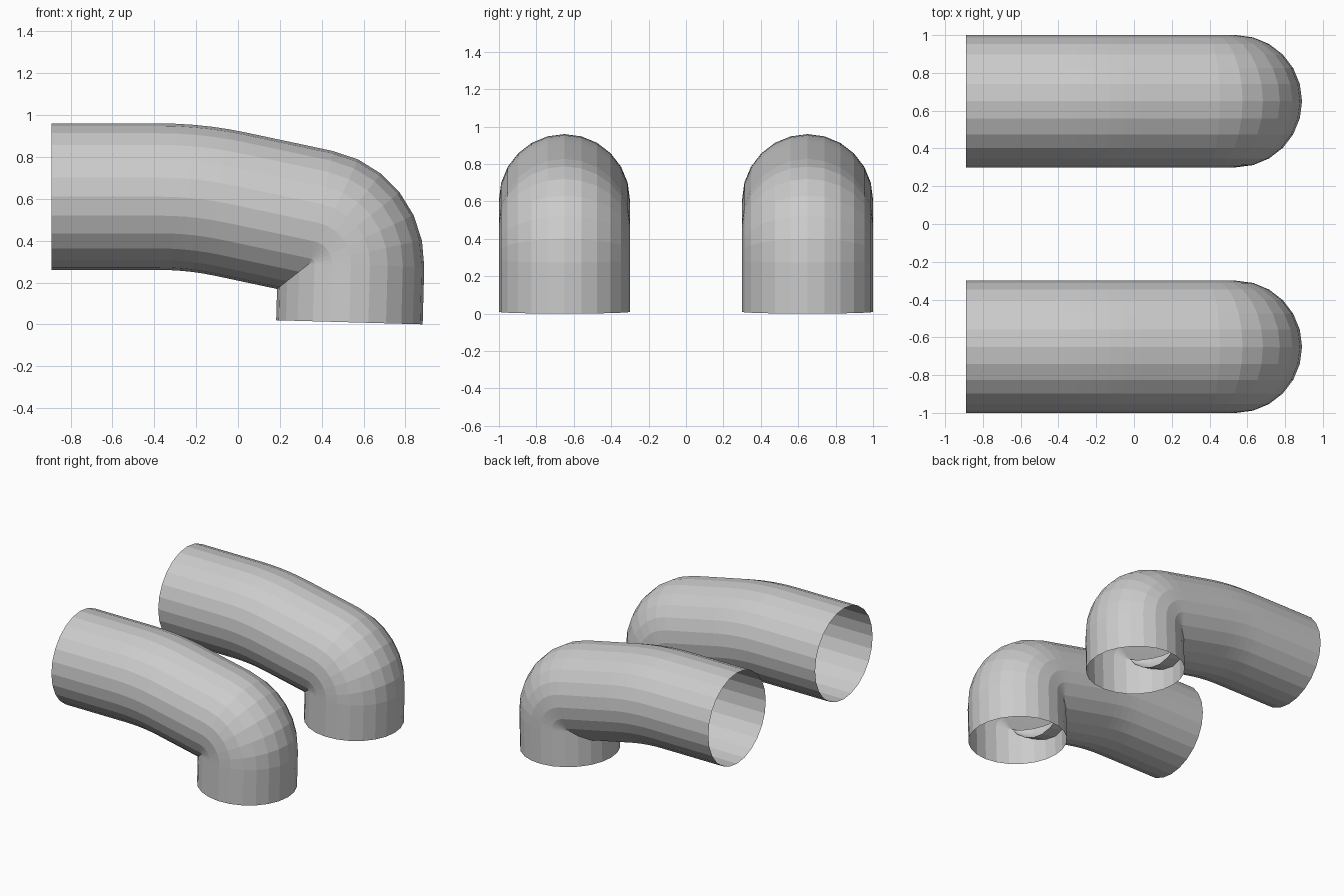
import bpy, bmesh, math
from mathutils import Vector

if "Cube" in bpy.data.objects:
    bpy.data.objects.remove(bpy.data.objects["Cube"])

R, SIDES = 0.35, 24
BEND_C, BEND_R = Vector((0.34, 0.29)), 0.2      # tight elbow (x, z)
A0, A1 = math.radians(12), math.radians(91.6)   # downward pitch before / after elbow


def pipe_path():
    """Stations (x, z, pitch) along the centre line."""
    st = [(-0.89, 0.61, 0.0)]
    # gentle bend from level to pitch A0
    e = BEND_C + BEND_R * Vector((math.sin(A0), math.cos(A0)))
    corner_x = e.x - (0.61 - e.y) / math.tan(A0)
    t = 0.17
    big_r = t / math.tan(A0 / 2)
    for i in range(6):
        a = A0 * i / 5
        st.append((corner_x - t + big_r * math.sin(a),
                   0.61 - big_r * (1 - math.cos(a)), a))
    # tight elbow down to near vertical
    for i in range(7):
        a = A0 + (A1 - A0) * i / 6
        st.append((BEND_C.x + BEND_R * math.sin(a),
                   BEND_C.y + BEND_R * math.cos(a), a))
    # short outlet
    x, z, a = st[-1]
    d = (z - 0.01) / math.sin(a)
    st.append((x + d * math.cos(a), 0.01, a))
    return st


def make_pipe(name, y):
    bm = bmesh.new()
    rings = []
    for x, z, a in pipe_path():
        ring = []
        for k in range(SIDES):
            th = 2 * math.pi * k / SIDES
            u = R * math.cos(th)
            ring.append(bm.verts.new((x + u * math.sin(a),
                                      y + R * math.sin(th),
                                      z + u * math.cos(a))))
        rings.append(ring)
    for p, q in zip(rings, rings[1:]):
        for k in range(SIDES):
            n = (k + 1) % SIDES
            bm.faces.new((p[k], q[k], q[n], p[n]))
    # make sure the walls face outwards
    bm.normal_update()
    f = bm.faces[:][0]
    if f.normal.dot(f.calc_center_median() - Vector((-0.6, y, 0.61))) < 0:
        bmesh.ops.reverse_faces(bm, faces=bm.faces[:])
    me = bpy.data.meshes.new(name)
    bm.to_mesh(me)
    bm.free()
    bpy.context.collection.objects.link(bpy.data.objects.new(name, me))


# two identical open-ended elbow pipes
for name, y in (("front_pipe", -0.65), ("back_pipe", 0.65)):
    make_pipe(name, y)
